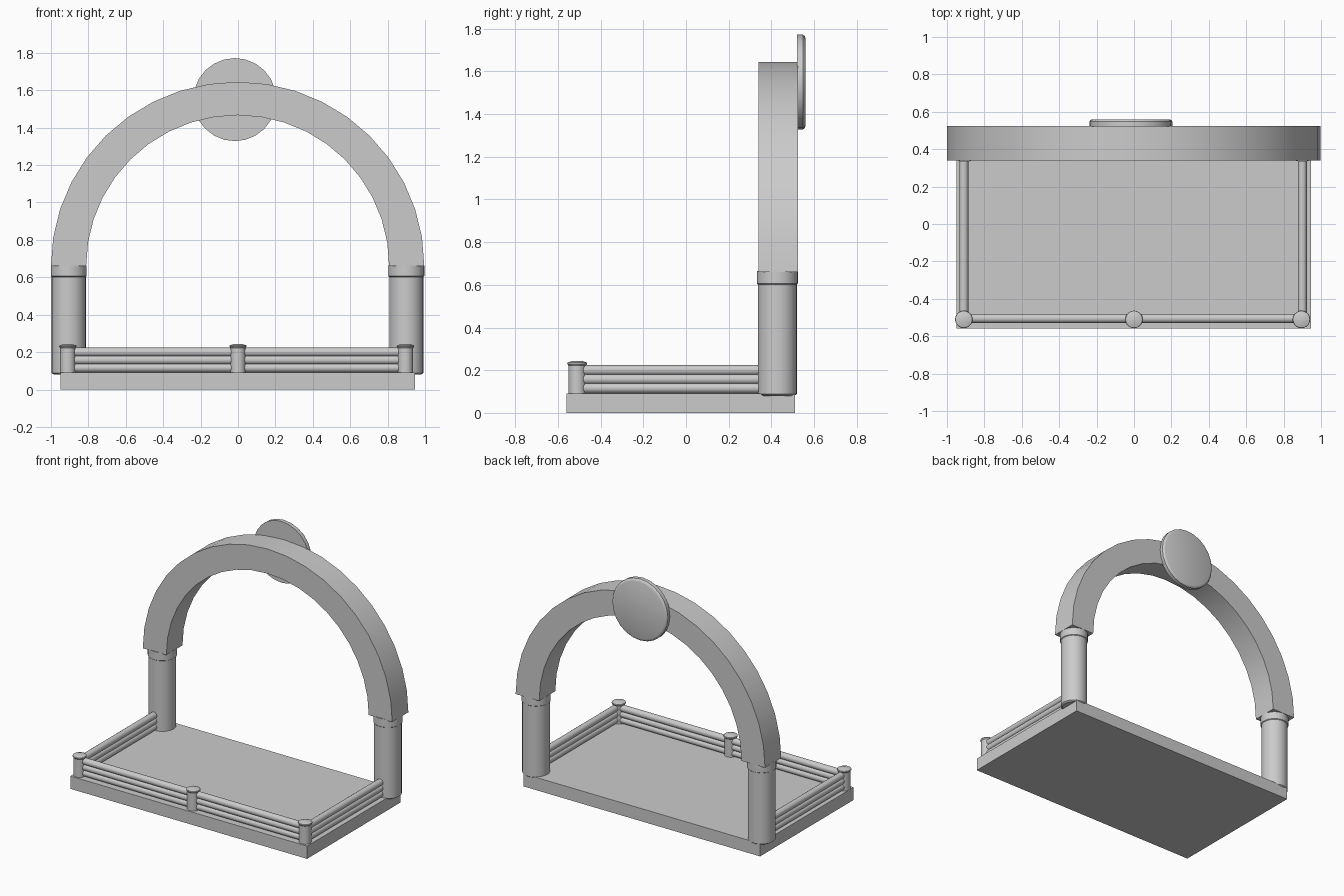
import bpy, bmesh, math
from mathutils import Vector

if "Cube" in bpy.data.objects:
    bpy.data.objects.remove(bpy.data.objects["Cube"])


def finish(name, bm, smooth=True):
    bmesh.ops.recalc_face_normals(bm, faces=bm.faces)
    me = bpy.data.meshes.new(name)
    bm.to_mesh(me)
    bm.free()
    ob = bpy.data.objects.new(name, me)
    bpy.context.collection.objects.link(ob)
    if smooth:
        bpy.ops.object.select_all(action='DESELECT')
        ob.select_set(True)
        bpy.context.view_layer.objects.active = ob
        bpy.ops.object.shade_smooth_by_angle(angle=math.radians(35))
    return ob


def box(name, lo, hi):
    bm = bmesh.new()
    bmesh.ops.create_cube(bm, size=1)
    for v in bm.verts:
        v.co = Vector([(lo[i] + hi[i]) / 2 + v.co[i] * (hi[i] - lo[i]) for i in range(3)])
    return finish(name, bm, False)


def turned(name, start, direction, profile, sides=20):
    """Closed solid turned about an axis; profile is (radius, distance) pairs."""
    bm = bmesh.new()
    turn = Vector(direction).to_track_quat('Z', 'Y')
    rings = []
    for r, d in profile:
        ring = []
        for i in range(sides):
            a = 2 * math.pi * i / sides
            p = Vector((r * math.cos(a), r * math.sin(a), d))
            ring.append(bm.verts.new(turn @ p + Vector(start)))
        rings.append(ring)
    for a, b in zip(rings, rings[1:]):
        for i in range(sides):
            j = (i + 1) % sides
            bm.faces.new((a[i], a[j], b[j], b[i]))
    bm.faces.new(rings[0])
    bm.faces.new(rings[-1])
    return finish(name, bm)


def rail(name, a, b, r=0.024):
    d = Vector(b) - Vector(a)
    return turned(name, a, d, [(r, 0), (r, d.length)], 16)


# Floor slab
box("base", (-0.95, -0.56, 0), (0.945, 0.51, 0.092))

# Columns with a shallow collar under the arch
for side, x in (("left", -0.905), ("right", 0.9)):
    turned(side + "_column", (x, 0.428, 0), (0, 0, 1),
           [(0.08, 0.08), (0.091, 0.088), (0.091, 0.602), (0.096, 0.606), (0.096, 0.664)], 32)

# Arch: rectangular section swept over a half circle
bm = bmesh.new()
segments = 20
sections = []
for i in range(segments + 1):
    a = math.pi * i / segments
    c, s = math.cos(a), math.sin(a)
    sections.append([bm.verts.new((rx * c - 0.002, y, 0.66 + rz * s))
                     for rx, rz, y in ((0.998, 0.985, 0.34), (0.998, 0.985, 0.525),
                                       (0.81, 0.807, 0.525), (0.81, 0.807, 0.34))])
for p, q in zip(sections, sections[1:]):
    for k in range(4):
        m = (k + 1) % 4
        bm.faces.new((p[k], p[m], q[m], q[k]))
bm.faces.new(sections[0])
bm.faces.new(sections[-1])
finish("arch", bm)

# Round plaque on the back of the arch
turned("round_plaque", (-0.017, 0.52, 1.55), (0, 1, 0),
       [(0.222, 0), (0.222, 0.028), (0.216, 0.036), (0.205, 0.04)], 24)

# Fence posts with slightly domed caps
for name, x in (("left", -0.91), ("middle", 0.0), ("right", 0.895)):
    turned(name + "_post", (x, -0.51, 0), (0, 0, 1),
           [(0.041, 0.085), (0.041, 0.222), (0.047, 0.23), (0.045, 0.236), (0.02, 0.244)], 20)

# Fence rails on three sides
for n, z in enumerate((0.116, 0.158, 0.2)):
    rail(f"front_rail_{n}", (-0.91, -0.505, z), (0.895, -0.505, z))
    rail(f"left_rail_{n}", (-0.91, -0.51, z), (-0.91, 0.4, z))
    rail(f"right_rail_{n}", (0.9, -0.51, z), (0.9, 0.4, z))
